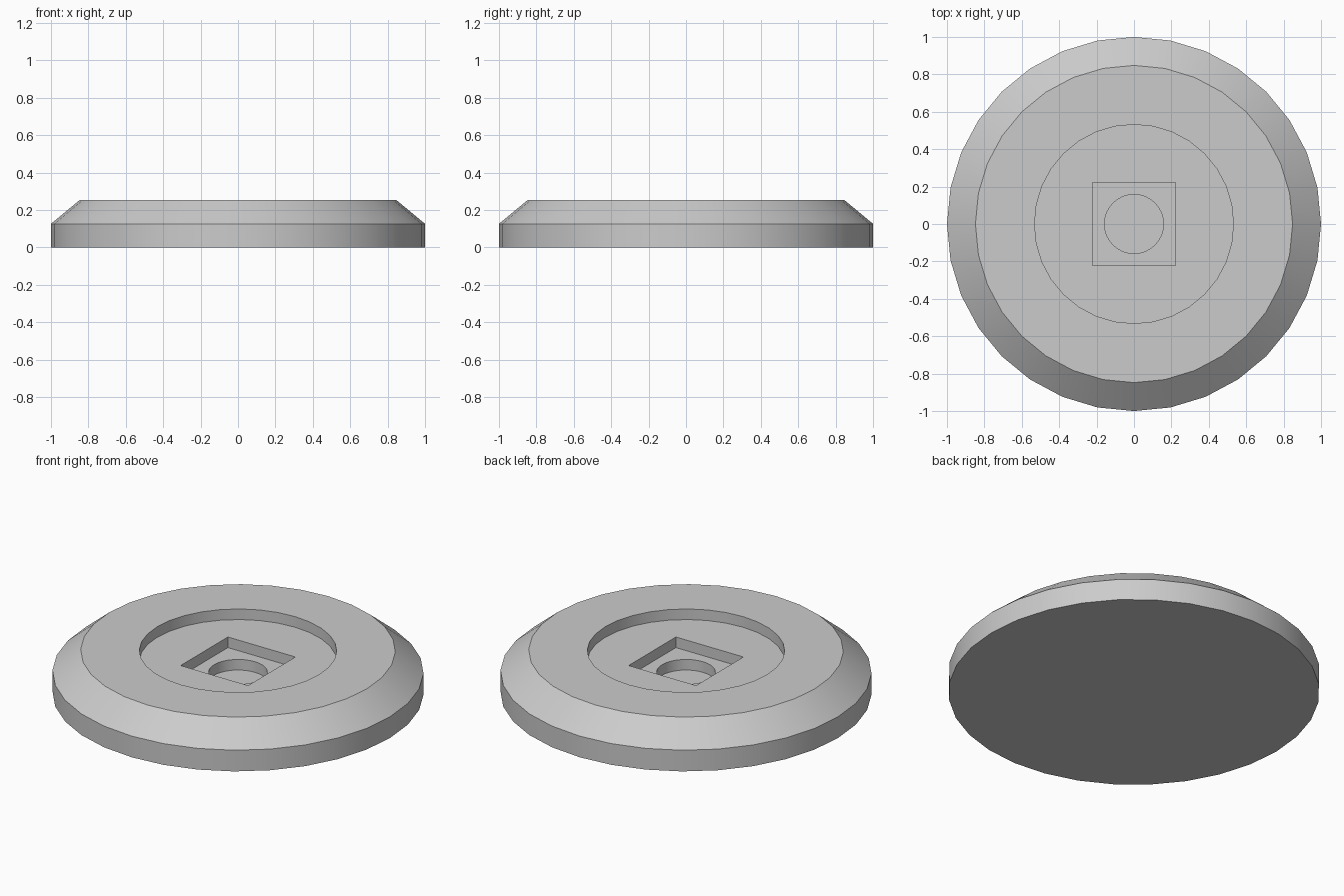
import bpy
import bmesh
from math import radians

SIDES = 32
HEIGHT = 0.252
STEP = HEIGHT / 4

default_cube = bpy.data.objects.get("Cube")
if default_cube:
    bpy.data.objects.remove(default_cube, do_unlink=True)

grey = bpy.data.materials.new("plain grey")
grey.use_nodes = True
grey.diffuse_color = (0.6, 0.6, 0.6, 1)
grey.node_tree.nodes["Principled BSDF"].inputs["Base Color"].default_value = (0.6, 0.6, 0.6, 1)


def activate(obj):
    bpy.ops.object.select_all(action='DESELECT')
    obj.select_set(True)
    bpy.context.view_layer.objects.active = obj


def lathe(name, profile):
    """Closed round solid from (radius, height) rings, bottom to top."""
    bm = bmesh.new()
    radius, z = profile[0]
    ring = bmesh.ops.create_circle(bm, cap_ends=True, segments=SIDES, radius=radius)["verts"]
    bmesh.ops.translate(bm, verts=ring, vec=(0, 0, z))
    face = bm.faces[:][0]
    base = bmesh.ops.extrude_face_region(bm, geom=[face], use_keep_orig=True)
    for i, (new_radius, new_z) in enumerate(profile[1:]):
        if i:
            cap = [g for g in base["geom"] if isinstance(g, bmesh.types.BMFace)]
            base = bmesh.ops.extrude_face_region(bm, geom=cap)
            bmesh.ops.delete(bm, geom=cap, context='FACES_ONLY')
        verts = [g for g in base["geom"] if isinstance(g, bmesh.types.BMVert)]
        scale = new_radius / radius
        for v in verts:
            v.co = (v.co.x * scale, v.co.y * scale, new_z)
        radius = new_radius
    bmesh.ops.recalc_face_normals(bm, faces=bm.faces)
    mesh = bpy.data.meshes.new(name)
    bm.to_mesh(mesh)
    bm.free()
    obj = bpy.data.objects.new(name, mesh)
    bpy.context.collection.objects.link(obj)
    mesh.materials.append(grey)
    return obj


def box(name, half, bottom, top):
    bpy.ops.mesh.primitive_cube_add(size=2, location=(0, 0, (bottom + top) / 2))
    obj = bpy.context.object
    obj.name = name
    obj.scale = (half, half, (top - bottom) / 2)
    obj.data.materials.append(grey)
    bpy.ops.object.transform_apply(location=True, scale=True)
    return obj


def cut(target, cutter):
    activate(target)
    mod = target.modifiers.new("recess", 'BOOLEAN')
    mod.operation = 'DIFFERENCE'
    mod.solver = 'EXACT'
    mod.object = cutter
    bpy.ops.object.modifier_apply(modifier=mod.name)
    bpy.data.objects.remove(cutter, do_unlink=True)


# Disc with a straight rim and a sloped shoulder
disc = lathe("disc_base", [(1, 0), (1, HEIGHT / 2), (0.848, HEIGHT)])

# Three nested recesses, each one step deeper
top = HEIGHT + 0.1
cut(disc, lathe("round_recess", [(0.532, HEIGHT - STEP), (0.532, top)]))
cut(disc, box("square_recess", 0.222, HEIGHT - 2 * STEP, top))
cut(disc, lathe("centre_recess", [(0.158, HEIGHT - 3 * STEP), (0.158, top)]))

activate(disc)
bpy.ops.object.shade_smooth_by_angle(angle=radians(30))
